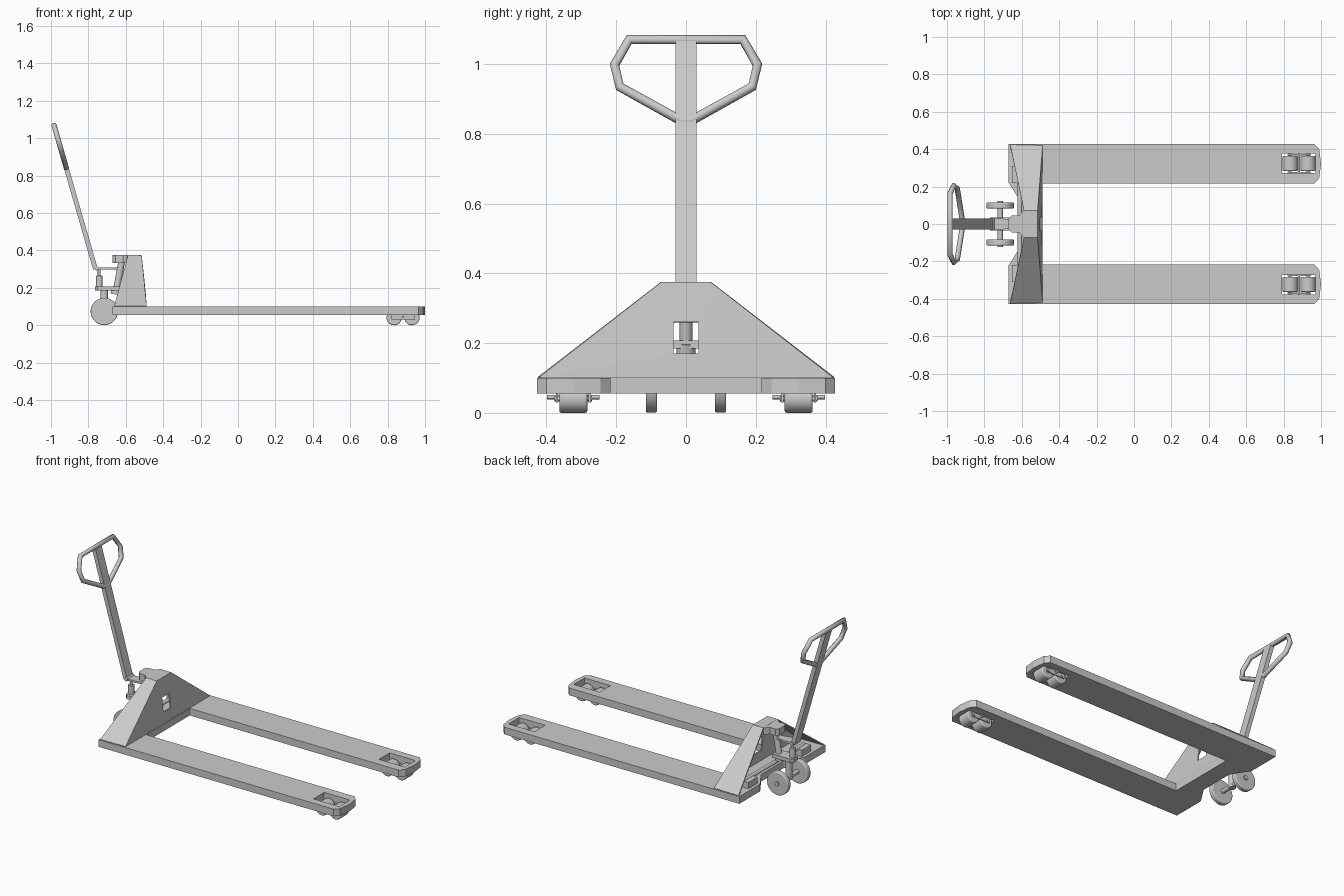
import bpy, bmesh, math
from mathutils import Vector

if "Cube" in bpy.data.objects:
    bpy.data.objects.remove(bpy.data.objects["Cube"])


def add_mesh(name, verts, faces):
    me = bpy.data.meshes.new(name)
    me.from_pydata(verts, [], faces)
    bm = bmesh.new()
    bm.from_mesh(me)
    bmesh.ops.remove_doubles(bm, verts=bm.verts, dist=1e-5)
    bmesh.ops.recalc_face_normals(bm, faces=bm.faces)
    bm.to_mesh(me)
    bm.free()
    ob = bpy.data.objects.new(name, me)
    bpy.context.collection.objects.link(ob)
    return ob


def slab(name, outline, z0, z1):
    """Extrude an xy outline from z0 to z1."""
    n = len(outline)
    verts = [(x, y, z) for z in (z0, z1) for x, y in outline]
    faces = [tuple(range(n)), tuple(range(n, 2 * n))]
    faces += [(i, (i + 1) % n, n + (i + 1) % n, n + i) for i in range(n)]
    return add_mesh(name, verts, faces)


def box(name, x0, x1, y0, y1, z0, z1):
    return slab(name, [(x0, y0), (x1, y0), (x1, y1), (x0, y1)], z0, z1)


def rod(name, a, b, r, bevel=0, sides=32):
    """Cylinder from a to b."""
    a, b = Vector(a), Vector(b)
    bpy.ops.mesh.primitive_cylinder_add(vertices=sides, radius=r, depth=(b - a).length,
                                        location=(a + b) / 2)
    ob = bpy.context.object
    ob.name = name
    ob.rotation_euler = (b - a).to_track_quat('Z', 'Y').to_euler()
    bpy.ops.object.shade_smooth_by_angle(angle=math.radians(35))
    if bevel:
        m = ob.modifiers.new("round", 'BEVEL')
        m.width, m.segments = bevel, 3
    return ob


def mirrored(half):
    """Complete an outline whose half runs on the +y side."""
    return half + [(x, -y) for x, y in reversed(half)]


# Forks and cross plate in one slab
frame = slab("fork_frame", mirrored([
    (-0.60, 0.11), (-0.625, 0.15), (-0.67, 0.22), (-0.67, 0.427), (0.965, 0.427),
    (0.99, 0.40), (1.0, 0.322), (0.99, 0.245), (0.965, 0.217), (-0.488, 0.217)]), 0.055, 0.10)
for s in (-1, 1):
    cut = box("roller_slot_cutter", 0.79, 0.97, s * 0.325 - 0.053, s * 0.325 + 0.053, 0, 0.2)
    cut.hide_render = True
    cut.hide_viewport = True
    cut.display_type = 'WIRE'
    m = frame.modifiers.new("slot", 'BOOLEAN')
    m.operation, m.object, m.solver = 'DIFFERENCE', cut, 'EXACT'


# Tower shell: windowed front panel and two sloping cheeks, open at the back
def panel(y, z):
    return (-0.49 - 0.028 * (z - 0.10) / 0.275, y, z)


outer = [panel(-0.418, 0.10), panel(0.418, 0.10), panel(0.07, 0.372), panel(-0.07, 0.372)]
inner = [panel(-0.036, 0.17), panel(0.036, 0.17), panel(0.036, 0.26), panel(-0.036, 0.26)]
rear = [(-0.662, -0.422, 0.10), (-0.662, 0.422, 0.10), (-0.588, 0.07, 0.372), (-0.588, -0.07, 0.372)]
tower = add_mesh("tower_shell", outer + inner + rear,
                 [(i, (i + 1) % 4, 4 + (i + 1) % 4, 4 + i) for i in range(4)]
                 + [(1, 9, 10, 2), (0, 3, 11, 8), (2, 10, 11, 3)])
m = tower.modifiers.new("plate", 'SOLIDIFY')
m.thickness, m.offset = 0.008, 0

# Cap block on top of the tower
slab("tower_cap", mirrored([(-0.67, 0.028), (-0.655, 0.045), (-0.615, 0.045), (-0.59, 0.072),
                            (-0.516, 0.072)]), 0.333, 0.375)

# Pump: ram, body plate, plunger and link to the handle
rod("lift_ram", (-0.652, 0, 0.18), (-0.622, 0, 0.34), 0.018)
rod("ram_collar", (-0.655, 0, 0.165), (-0.648, 0, 0.20), 0.027)
slab("pump_base", mirrored([(-0.765, 0.02), (-0.75, 0.036), (-0.70, 0.036), (-0.625, 0.036)]),
     0.185, 0.208)
rod("pump_plunger", (-0.742, 0, 0.20), (-0.742, 0, 0.265), 0.018, 0.003)
rod("plunger_pin", (-0.742, 0, 0.26), (-0.742, 0, 0.305), 0.008)
slab("handle_link", mirrored([(-0.765, 0.03), (-0.70, 0.03), (-0.65, 0.018), (-0.635, 0.018)]),
     0.298, 0.31)
rod("handle_pivot", (-0.757, -0.035, 0.306), (-0.757, 0.035, 0.306), 0.012)

# Steering wheels
rod("steering_post", (-0.715, 0, 0.06), (-0.715, 0, 0.19), 0.02)
rod("steering_axle", (-0.715, -0.122, 0.075), (-0.715, 0.122, 0.075), 0.014)
for s in (-1, 1):
    rod("steering_wheel", (-0.715, s * 0.083, 0.074), (-0.715, s * 0.115, 0.074), 0.073, 0.005, 40)

# Rocker shaft and levers inside the tower
rod("rocker_shaft", (-0.61, -0.30, 0.135), (-0.61, 0.30, 0.135), 0.012)
for s in (-1, 1):
    y = sorted((s * 0.22, s * 0.31))
    box("rocker_lever", -0.652, -0.60, y[0], y[1], 0.10, 0.14)

# Fork rollers with links and pins
for s in (-1, 1):
    y = s * 0.323
    for x in (0.835, 0.93):
        rod("fork_roller", (x, y - 0.04, 0.041), (x, y + 0.04, 0.041), 0.041, 0.006)
        rod("roller_pin", (x, y - 0.054, 0.041), (x, y + 0.054, 0.041), 0.008, 0, 16)
    rod("link_pin", (0.8825, y - 0.075, 0.045), (0.8825, y + 0.075, 0.045), 0.006, 0, 16)
    for t in (-1, 1):
        c = y + t * 0.047
        box("roller_link", 0.82, 0.945, c - 0.003, c + 0.003, 0.03, 0.057)


# Handle: leaning flat bar and polygonal grip loop
def lean(y, z):
    return Vector((-0.765 - 0.288 * (z - 0.31), y, z))


t = Vector((0.012, 0, 0.0035))
ends = [(lean(y, z) + k * t) for z in (0.302, 1.062) for k, y in
        ((-1, -0.03), (1, -0.03), (1, 0.03), (-1, 0.03))]
add_mesh("handle_bar", ends, [(0, 1, 2, 3), (4, 5, 6, 7), (0, 1, 5, 4), (1, 2, 6, 5),
                              (2, 3, 7, 6), (3, 0, 4, 7)])

half = [(0.163, 1.07), (0.205, 0.998), (0.19, 0.935), (0.015, 0.838)]
path = half + [(-y, z) for y, z in reversed(half)]
cu = bpy.data.curves.new("grip_loop", 'CURVE')
cu.dimensions = '3D'
cu.bevel_depth, cu.bevel_resolution = 0.0145, 2
sp = cu.splines.new('POLY')
sp.points.add(len(path) - 1)
for p, (y, z) in zip(sp.points, path):
    p.co = (*lean(y, z), 1)
sp.use_cyclic_u = True
grip = bpy.data.objects.new("grip_loop", cu)
bpy.context.collection.objects.link(grip)
